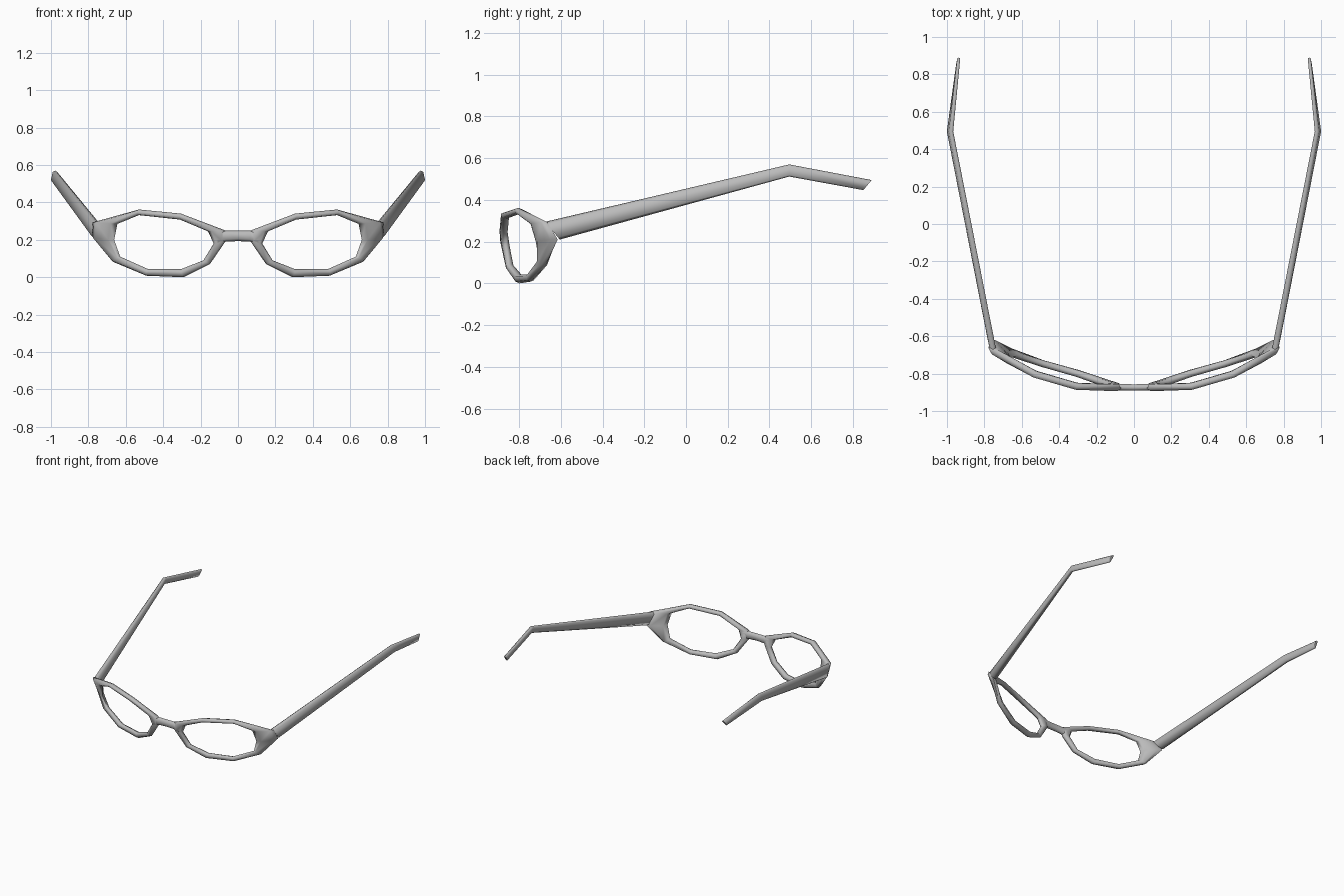
import bpy, bmesh, math
from mathutils import Vector

if "Cube" in bpy.data.objects:
    bpy.data.objects.remove(bpy.data.objects["Cube"])

grey = bpy.data.materials.new("soft_grey")
grey.use_nodes = True
colour = (0.5, 0.5, 0.5, 1)
grey.diffuse_color = colour
grey.node_tree.nodes["Principled BSDF"].inputs["Base Color"].default_value = colour


def section(a, b, t, inset=0.2):
    """Six-sided section between edges a and b, bulging by t to each side."""
    a, b, t = Vector(a), Vector(b), Vector(t)
    p, q = a.lerp(b, inset), b.lerp(a, inset)
    return [a, p + t, q + t, b, q - t, p - t]


def loft(name, rings, closed=False, mirrored=True):
    """Skin a row of sections, closing it into a loop or capping its ends."""
    bm = bmesh.new()
    rows = [[bm.verts.new(p) for p in ring] for ring in rings]
    pairs = list(zip(rows, rows[1:]))
    if closed:
        pairs.append((rows[-1], rows[0]))
    else:
        bm.faces.new(rows[0])
        bm.faces.new(rows[-1][::-1])
    for r, s in pairs:
        for i in range(len(r)):
            j = (i + 1) % len(r)
            bm.faces.new((r[i], r[j], s[j], s[i]))
    bmesh.ops.recalc_face_normals(bm, faces=bm.faces[:])
    mesh = bpy.data.meshes.new(name)
    bm.to_mesh(mesh)
    bm.free()
    mesh.materials.append(grey)
    ob = bpy.data.objects.new(name, mesh)
    bpy.context.collection.objects.link(ob)
    if mirrored:
        ob.modifiers.new("mirror", "MIRROR").use_mirror_merge = False
    bpy.ops.object.select_all(action="DESELECT")
    ob.select_set(True)
    bpy.context.view_layer.objects.active = ob
    bpy.ops.object.shade_smooth_by_angle(angle=math.radians(80))
    return ob


# Lens rims: outer edge and inner edge at each corner of the opening
rim = [
    ((0.068, -0.877, 0.25), (0.16, -0.872, 0.245)),
    ((0.305, -0.87, 0.34), (0.31, -0.865, 0.308)),
    ((0.53, -0.805, 0.362), (0.53, -0.80, 0.332)),
    ((0.777, -0.665, 0.293), (0.645, -0.745, 0.285)),
    ((0.775, -0.615, 0.21), (0.662, -0.72, 0.20)),
    ((0.67, -0.675, 0.083), (0.63, -0.705, 0.11)),
    ((0.49, -0.745, 0.008), (0.48, -0.75, 0.043)),
    ((0.29, -0.80, 0.0), (0.305, -0.80, 0.043)),
    ((0.15, -0.845, 0.07), (0.185, -0.845, 0.09)),
    ((0.068, -0.872, 0.19), (0.13, -0.862, 0.18)),
]


def rim_section(a, b):
    facing = Vector((0.85 * a[0], -1, 0)).normalized()
    return section(a, b, facing * 0.018)


loft("lens_rims", [rim_section(a, b) for a, b in rim], closed=True)

# Nose bridge, arching forward and running into the rims on both sides
arch = [(-0.11, -0.870, 0.256, 0.17), (-0.065, -0.873, 0.25, 0.19),
        (0, -0.874, 0.25, 0.193),
        (0.065, -0.873, 0.25, 0.19), (0.11, -0.870, 0.256, 0.17)]
loft("nose_bridge",
     [section((x, y, top), (x, y, low), (0, -0.017, 0))
      for x, y, top, low in arch], mirrored=False)

# Temple arms: upper edge, lower edge and half width from hinge to tip
arm = [
    ((0.753, -0.675, 0.295), (0.768, -0.605, 0.21), 0.017),
    ((0.977, 0.495, 0.57), (0.99, 0.495, 0.512), 0.012),
    ((0.936, 0.89, 0.495), (0.944, 0.85, 0.447), 0.008),
]
loft("temple_arms", [section(a, b, (w, 0, 0), 0.12) for a, b, w in arm])
